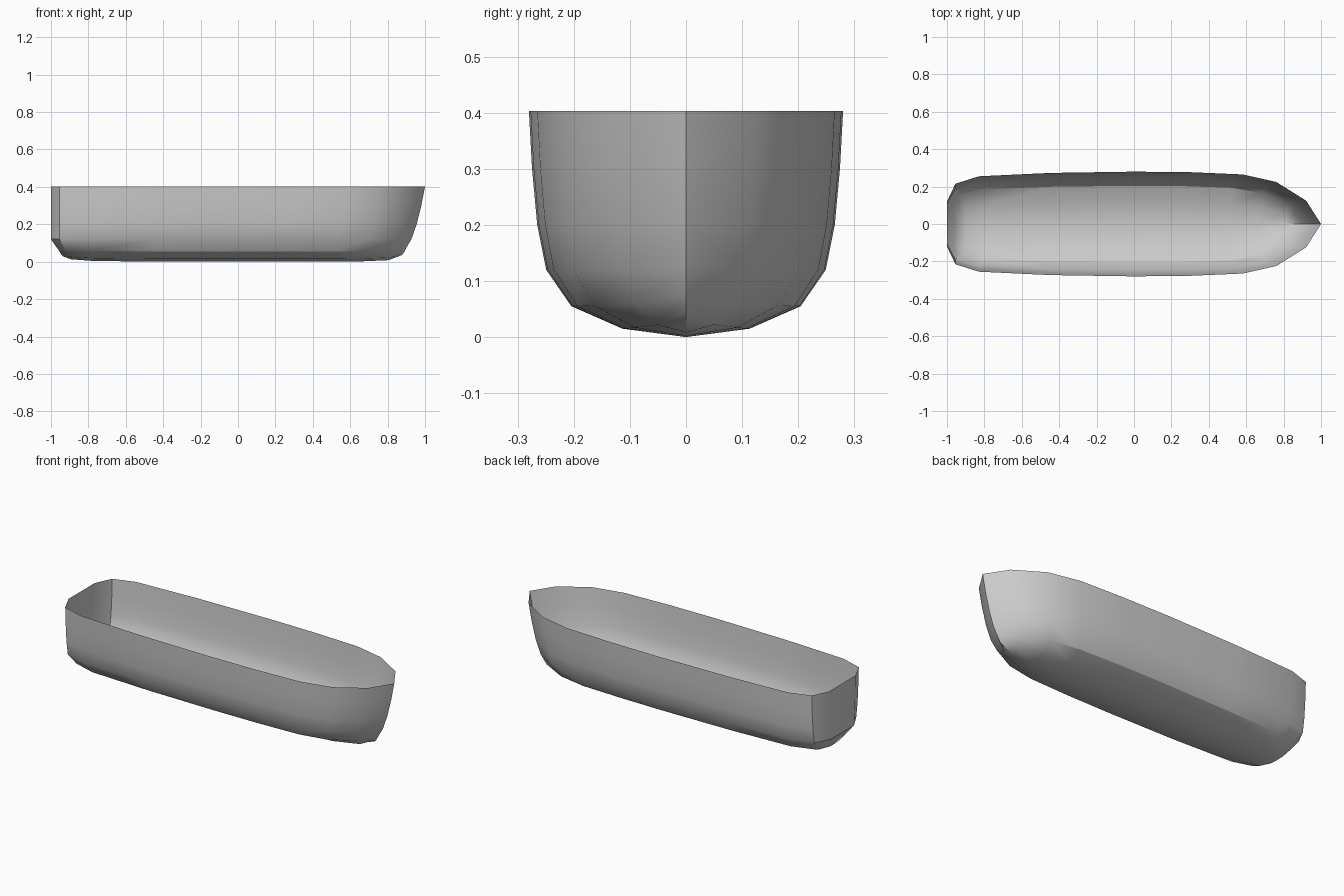
import bpy, bmesh, math

if "Cube" in bpy.data.objects:
    bpy.data.objects.remove(bpy.data.objects["Cube"], do_unlink=True)

grey = bpy.data.materials.new("hull grey")
grey.use_nodes = True
colour = (0.6, 0.6, 0.6, 1)
grey.diffuse_color = colour
grey.node_tree.nodes["Principled BSDF"].inputs["Base Color"].default_value = colour

# Stations from stern to bow: x at the rim, half width at the rim, keel rise
stations = [(-1, 0.12, 0.028), (-0.955, 0.215, 0.013), (-0.83, 0.255, 0.004),
            (-0.45, 0.273, 0), (0, 0.28, 0), (0.3, 0.277, 0), (0.58, 0.265, 0),
            (0.76, 0.225, 0.002), (0.92, 0.125, 0.008), (1, 0, 0.035)]
# Levels from keel to rim: width factor, height, stern pull, bow pull
levels = [(0, 0, 0.935, 0.875), (0.405, 0.015, 0.945, 0.885),
          (0.73, 0.055, 0.965, 0.9), (0.89, 0.12, 1, 0.927),
          (0.947, 0.2, 1, 0.955), (0.98, 0.3, 1, 0.98), (1, 0.403, 1, 1)]


def column(bm, station, side):
    x, half, rise = station
    verts = []
    for width, z, aft, fore in levels:
        px = x * (fore if x > 0 else aft)
        pz = z + rise * max(0, 1 - z / 0.12)
        verts.append(bm.verts.new((px, side * half * width, pz)))
    return verts


def loft(bm, a, b):
    for i in range(len(a) - 1):
        bm.faces.new((a[i], b[i], b[i + 1], a[i + 1]))


# Hull: open shell with two mirrored sides and a flat transom
bm = bmesh.new()
sterns = []
for side in (-1, 1):
    columns = [column(bm, s, side) for s in stations]
    sterns.append(columns[0])
    for a, b in zip(columns, columns[1:]):
        loft(bm, a, b)
loft(bm, *sterns)
bmesh.ops.remove_doubles(bm, verts=bm.verts[:], dist=0.0005)
bmesh.ops.recalc_face_normals(bm, faces=bm.faces[:])
if sum(f.normal.z * f.calc_area() for f in bm.faces) > 0:
    bmesh.ops.reverse_faces(bm, faces=bm.faces[:])
mesh = bpy.data.meshes.new("hull")
bm.to_mesh(mesh)
bm.free()
mesh.materials.append(grey)
hull = bpy.data.objects.new("hull", mesh)
bpy.context.collection.objects.link(hull)

# Smooth sides with crisp stem, bilge and transom corners
bpy.ops.object.select_all(action="DESELECT")
hull.select_set(True)
bpy.context.view_layer.objects.active = hull
bpy.ops.object.shade_smooth_by_angle(angle=math.radians(30))
